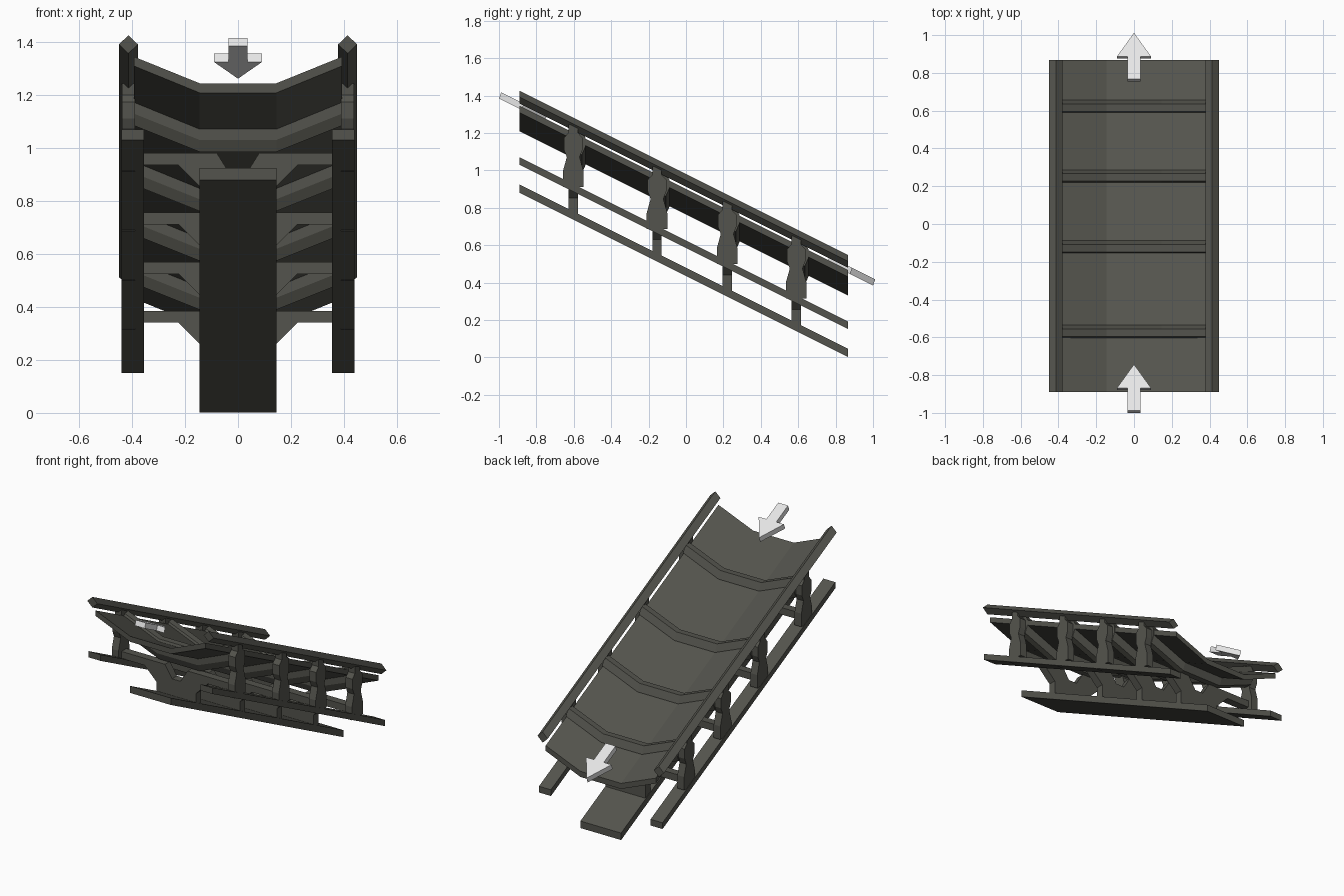
import bpy, bmesh

if "Cube" in bpy.data.objects:
    bpy.data.objects.remove(bpy.data.objects["Cube"])

SLOPE = -0.5                # everything descends toward +y
Y0, Y1 = -0.89, 0.867       # ends of the long parts
FRAMES = [-0.603, -0.155, 0.22, 0.589]


def material(name, rgb):
    m = bpy.data.materials.new(name)
    m.diffuse_color = (*rgb, 1)
    m.use_nodes = True
    m.node_tree.nodes["Principled BSDF"].inputs["Base Color"].default_value = m.diffuse_color
    return m


METAL = material("dark olive grey", (0.088, 0.088, 0.074))
PALE = material("pale grey", (0.80, 0.80, 0.80))


def loft(name, rings, mat):
    """Solid from a series of matching closed rings, capped at both ends."""
    bm = bmesh.new()
    loops = [[bm.verts.new(p) for p in r] for r in rings]
    n = len(loops[0])
    for a, b in zip(loops, loops[1:]):
        for i in range(n):
            j = (i + 1) % n
            bm.faces.new((a[i], a[j], b[j], b[i]))
    bm.faces.new(loops[0])
    bm.faces.new(loops[-1][::-1])
    bmesh.ops.recalc_face_normals(bm, faces=bm.faces)
    me = bpy.data.meshes.new(name)
    bm.to_mesh(me)
    bm.free()
    me.materials.append(mat)
    ob = bpy.data.objects.new(name, me)
    bpy.context.collection.objects.link(ob)
    return ob


def run(name, profile):
    """Extrude an x-z profile down the whole slope, with vertical ends."""
    return loft(name, [[(x, y, z + SLOPE * y) for x, z in profile] for y in (Y0, Y1)], METAL)


def rect(x0, x1, z0, z1):
    return [(x0, z0), (x1, z0), (x1, z1), (x0, z1)]


def mirrored(half):
    """Close a right-hand outline with its mirror image."""
    return half + [(-a, b) for a, b in reversed(half)]


# Trough and centre floor plate
run("trough", [(-0.392, 0.90), (-0.145, 0.80), (0.145, 0.80), (0.392, 0.90),
               (0.392, 0.865), (0.145, 0.764), (-0.145, 0.764), (-0.392, 0.865)])
run("floor_plate", rect(-0.145, 0.145, 0.435, 0.48))

# Diamond hand rails and flat side rails
for s, side in ((-1, "left"), (1, "right")):
    cx = s * 0.414
    run(side + "_top_rail", [(cx - 0.036, 0.947), (cx, 0.913), (cx + 0.036, 0.947), (cx, 0.981)])
    run(side + "_side_rail", rect(s * 0.355, s * 0.44, 0.585, 0.625))

# Support frames
POST = mirrored([(0.025, 0.943), (0.025, 0.90), (0.05, 0.872), (0.05, 0.81), (0.034, 0.77),
                 (0.055, 0.695), (0.055, 0.61)])
CRADLE = mirrored([(0.03, 0.60), (0.08, 0.68), (0.40, 0.68), (0.40, 0.635),
                   (0.225, 0.635), (0.142, 0.552), (0.142, 0.465)])
RIB = [(-0.04, -0.02), (-0.02, -0.065), (0.02, -0.065), (0.04, -0.02),
       (0.04, 0.02), (0.02, 0.065), (-0.02, 0.065), (-0.04, 0.02)]

for i, fy in enumerate(FRAMES, 1):
    fz = SLOPE * fy
    for s, side in ((-1, "left"), (1, "right")):
        loft(f"{side}_post_{i}", [[(s * x, fy + y, fz + z) for y, z in POST]
                                  for x in (0.39, 0.438)], METAL)
    loft(f"cradle_{i}", [[(x, fy + d, fz + z) for x, z in CRADLE]
                         for d in (-0.025, 0.025)], METAL)
    # octagonal rib following the trough, slightly downhill of the posts
    ry = fy + 0.027
    rz = SLOPE * ry + 0.763
    loft(f"rib_{i}", [[(x, ry + y, rz + lift + z) for y, z in RIB]
                      for x, lift in ((-0.395, 0.1), (-0.145, 0), (0.145, 0), (0.395, 0.1))], METAL)

# Flow arrows at both ends
ARROW = mirrored([(0.035, 0.0), (0.035, 0.12), (0.09, 0.12), (0.0001, 0.245)])
for name, ay in (("entry_arrow", -1.0), ("exit_arrow", 0.755)):
    loft(name, [[(x, ay + y + dy, SLOPE * (ay + y) + z) for x, y in ARROW]
                for z, dy in ((0.885, 0.0), (0.917, 0.012))], PALE)
